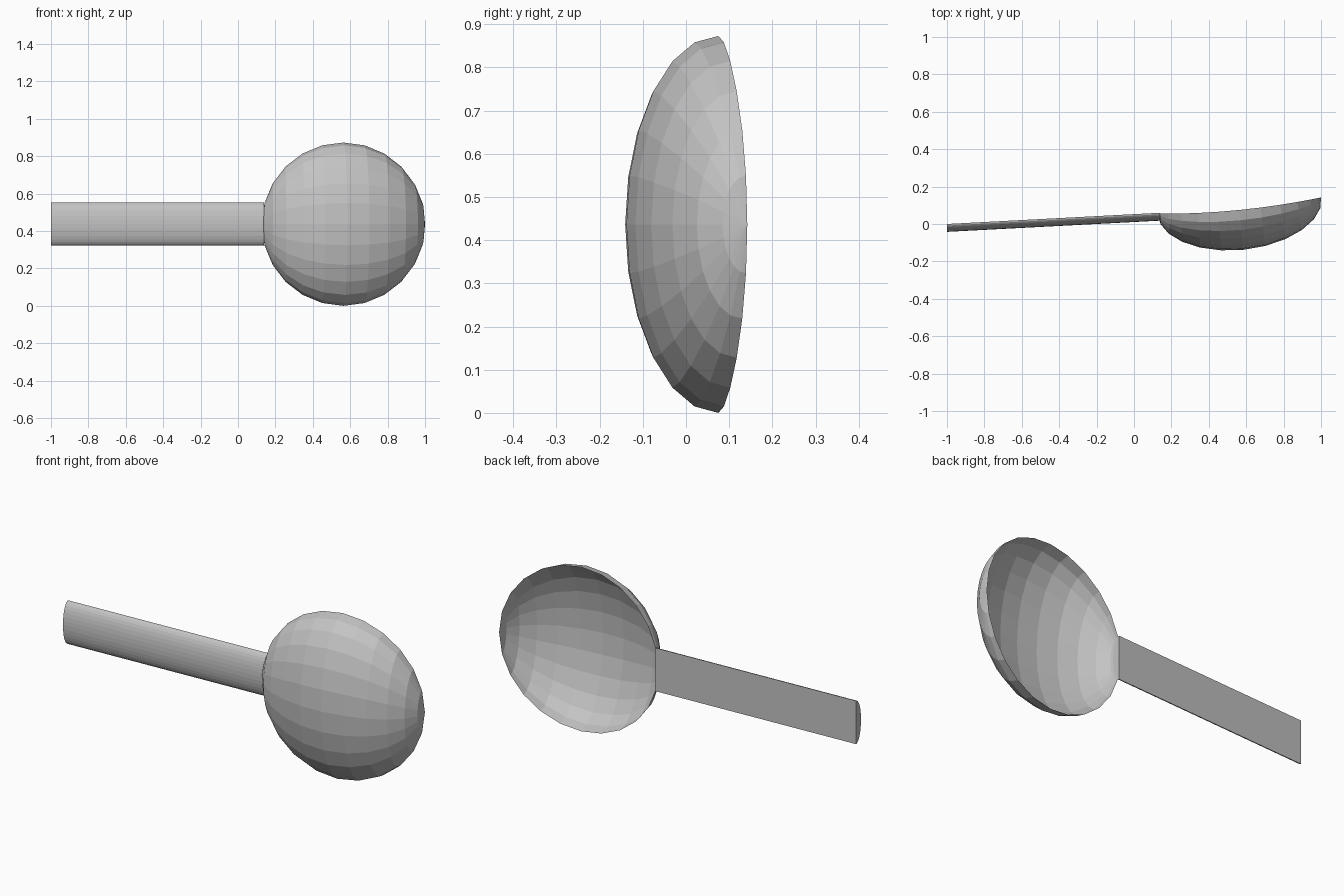
import bpy
import bmesh
import math
from mathutils import Matrix, Vector

cube = bpy.data.objects.get("Cube")
if cube:
    bpy.data.objects.remove(cube, do_unlink=True)

grey = bpy.data.materials.new("plain_grey")
grey.use_nodes = True
color = (0.55, 0.55, 0.55, 1)
grey.diffuse_color = color
grey.node_tree.nodes["Principled BSDF"].inputs["Base Color"].default_value = color

RADIUS = 0.4365   # bowl radius, also the height of the long axis
DEPTH = 0.214     # bowl depth


def add_object(name, bm):
    bmesh.ops.recalc_face_normals(bm, faces=bm.faces)
    mesh = bpy.data.meshes.new(name)
    bm.to_mesh(mesh)
    bm.free()
    mesh.materials.append(grey)
    obj = bpy.data.objects.new(name, mesh)
    bpy.context.collection.objects.link(obj)
    return obj


# Bowl: open half sphere with its poles along x, flattened and bent up to the tip
bm = bmesh.new()
bmesh.ops.create_uvsphere(bm, u_segments=24, v_segments=12, radius=1,
                          matrix=Matrix.Rotation(math.pi / 2, 4, 'Y'))
front_side = [f for f in bm.faces if f.calc_center_median().y > 0]
bmesh.ops.delete(bm, geom=front_side, context='FACES')
for v in bm.verts:
    t, drop = v.co.x, -v.co.y * DEPTH
    rim_y = 0.075 + 0.0435 * t + 0.0235 * t * t
    slope = (0.0435 + 0.047 * t) / RADIUS
    normal = Vector((slope, -1)).normalized()
    v.co = (1 - RADIUS + RADIUS * t + normal.x * drop,
            rim_y + normal.y * drop,
            RADIUS + RADIUS * v.co.z)
add_object("bowl", bm)

# Handle: long half-round bar, flat at the back, sloping gently to the bowl
bm = bmesh.new()
SIDES = 16
profile = [(-math.sin(math.pi * i / SIDES) * 0.042,
            RADIUS + math.cos(math.pi * i / SIDES) * 0.115) for i in range(SIDES + 1)]
start = [bm.verts.new((-1, y, z)) for y, z in profile]
end = [bm.verts.new((0.14, y + 0.06, z)) for y, z in profile]
bm.faces.new(start)
bm.faces.new(end)
for i in range(SIDES + 1):
    j = (i + 1) % (SIDES + 1)
    bm.faces.new((start[i], start[j], end[j], end[i]))
add_object("handle", bm)
